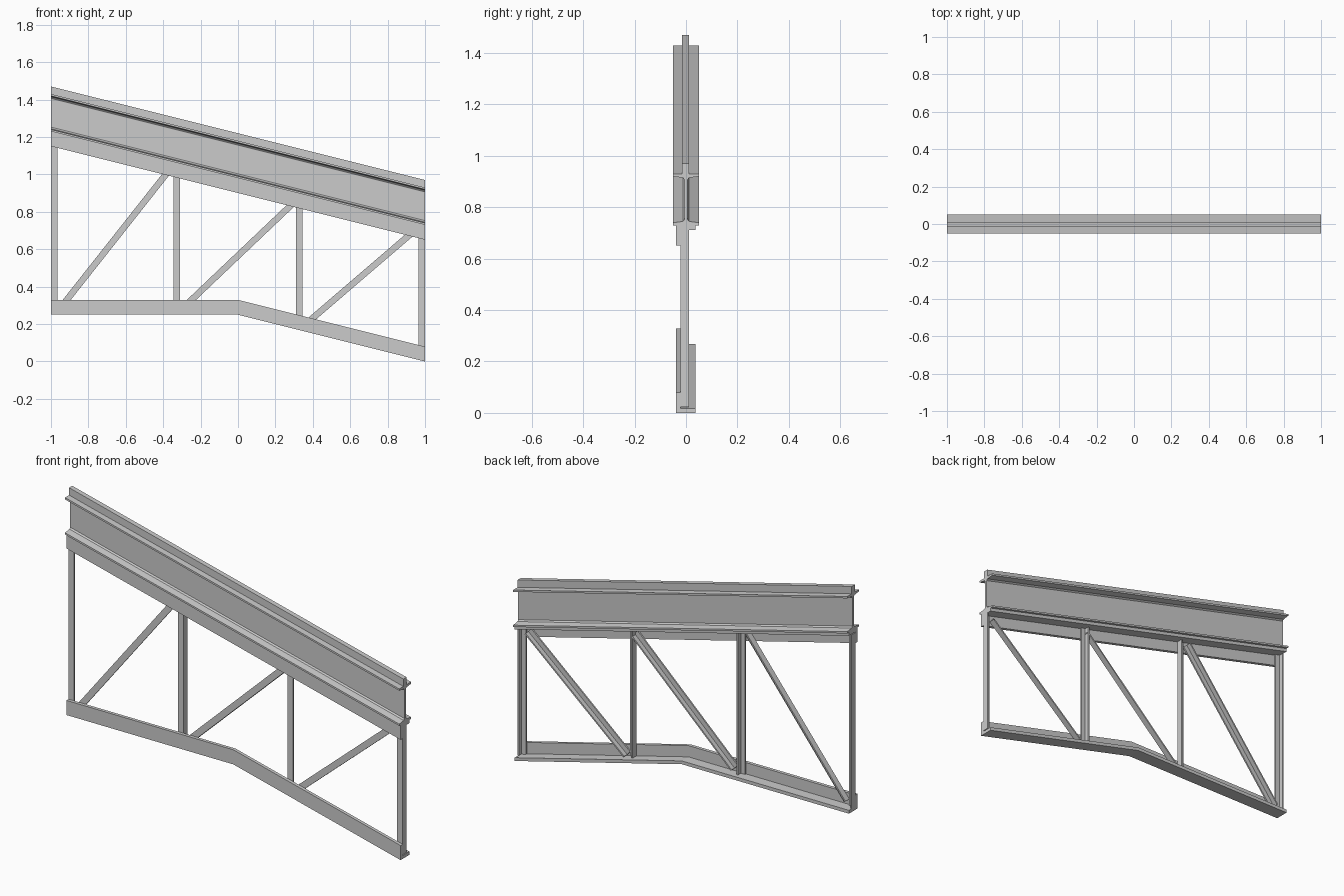
import bpy, bmesh
from mathutils import Vector

if "Cube" in bpy.data.objects:
    bpy.data.objects.remove(bpy.data.objects["Cube"])

SLOPE = -0.25


def build(name, rings):
    """Skin a closed solid through matching rings of points."""
    bm = bmesh.new()
    vs = [[bm.verts.new(p) for p in r] for r in rings]
    n = len(vs[0])
    for a, b in zip(vs, vs[1:]):
        for i in range(n):
            j = (i + 1) % n
            bm.faces.new((a[i], a[j], b[j], b[i]))
    bm.faces.new(vs[0])
    bm.faces.new(vs[-1][::-1])
    bmesh.ops.recalc_face_normals(bm, faces=bm.faces)
    me = bpy.data.meshes.new(name)
    bm.to_mesh(me)
    bm.free()
    ob = bpy.data.objects.new(name, me)
    bpy.context.collection.objects.link(ob)
    return ob


def chord(name, profile, path):
    """Sweep a (y, z) profile along (x, z) points, ends kept upright."""
    return build(name, [[(x, y, z + pz) for y, z in profile] for x, pz in path])


def brace(name, p, q, side=1, w=0.034, t=0.008):
    """Angle section strut between two (x, z) points."""
    a, b = Vector((p[0], 0, p[1])), Vector((q[0], 0, q[1]))
    d = (b - a).normalized()
    u = Vector((d.z, 0, -d.x)) * side
    h = w / 2
    f, k = -0.021, 0.012
    prof = [(-h, f), (h, f), (h, k), (h - t, k), (h - t, f + t), (-h, f + t)]
    return build(name, [[c + u * s + Vector((0, y, 0)) for s, y in prof] for c in (a, b)])


def roof_path(z):
    return [(-1, z - SLOPE), (1, z + SLOPE)]


def floor_z(x):
    return 0.25 + SLOPE * max(x, 0)


# Rolled beam with tapered flanges, profile mirrored across both axes
quarter = [(0.05, 0.1), (0.05, 0.09), (0.012, 0.085), (0.006, 0.077)]
right = quarter + [(y, -z) for y, z in reversed(quarter)]
beam = right + [(-y, z) for y, z in reversed(right)]
chord("upper_beam", beam, roof_path(1.08))

# Rail on top of the beam
chord("top_rail", [(-0.015, 0), (0.012, 0), (0.012, 0.04), (-0.015, 0.04)], roof_path(1.18))

# Angle chords: upper one hangs down, lower one bends at mid length
F, B, T, H = -0.039, 0.036, 0.018, 0.079
chord("upper_chord", [(F, 0), (B, 0), (B, -T), (F + T, -T), (F + T, -H), (F, -H)], roof_path(0.98))
chord("lower_chord", [(F, 0), (B, 0), (B, T), (F + T, T), (F + T, H), (F, H)],
      [(-1, 0.25), (0, 0.25), (1, 0)])

# Upright posts
for i, x in enumerate((-0.983, -0.328, 0.328, 0.983)):
    brace(f"post_{i + 1}", (x, floor_z(x) + 0.018), (x, 0.962 + SLOPE * x),
          side=-1 if i in (0, 2) else 1)

# Diagonal struts, lengthened so their ends tuck behind the chords
for i, (p, q) in enumerate([((-0.915, 0.33), (-0.388, 0.997)),
                            ((-0.248, 0.33), (0.278, 0.83)),
                            ((0.397, 0.23), (0.912, 0.672))]):
    a, b = Vector(p), Vector(q)
    e = (b - a).normalized()
    brace(f"diagonal_{i + 1}", a - e * 0.055, b + e * 0.045, side=-1 if i == 0 else 1)
